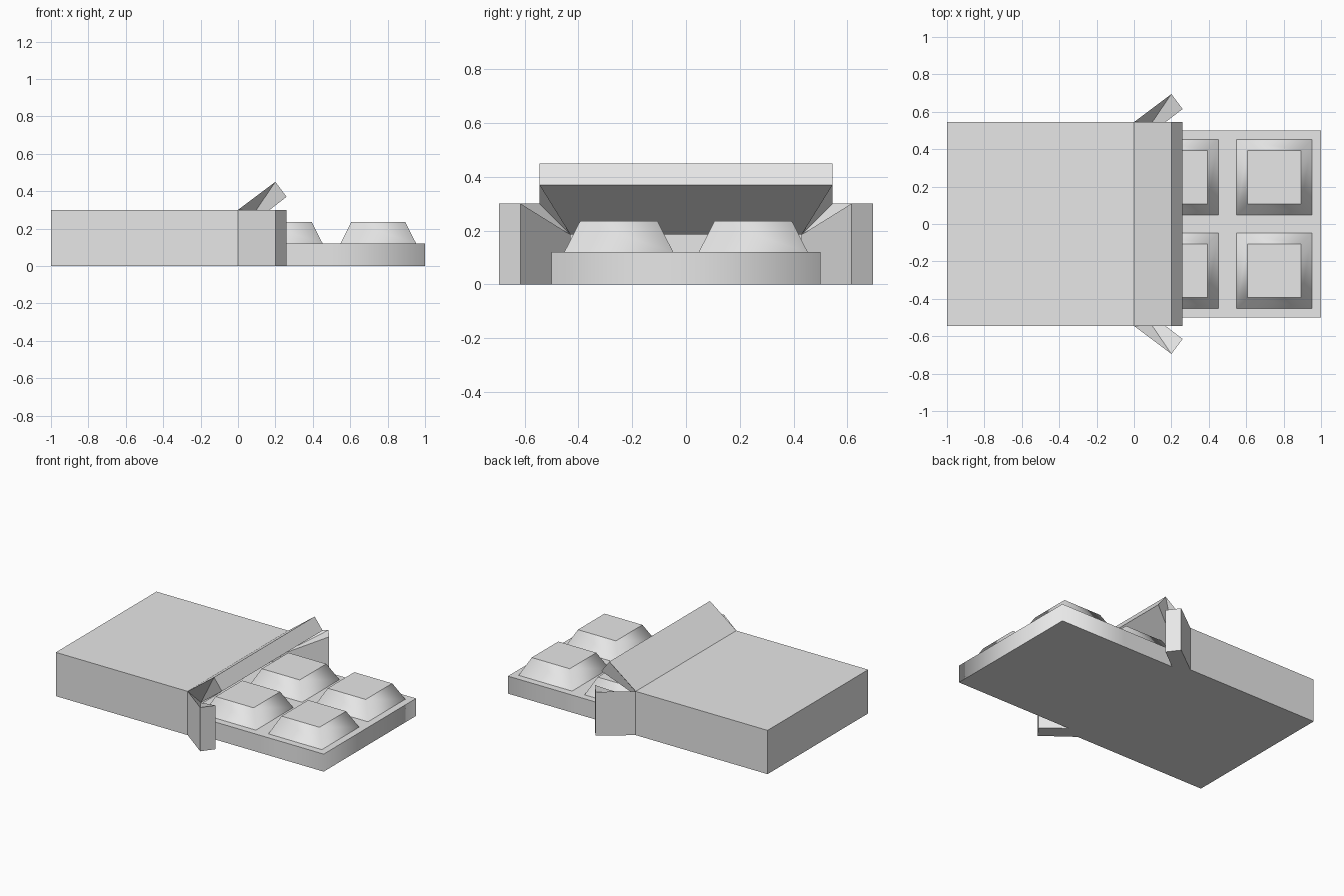
import bpy, bmesh
from mathutils import Vector

if "Cube" in bpy.data.objects:
    bpy.data.objects.remove(bpy.data.objects["Cube"])

grey = bpy.data.materials.new("plain_grey")
grey.diffuse_color = (0.8, 0.8, 0.8, 1)
grey.use_nodes = True
grey.node_tree.nodes["Principled BSDF"].inputs["Base Color"].default_value = grey.diffuse_color


def finish(bm, name):
    bmesh.ops.recalc_face_normals(bm, faces=bm.faces[:])
    mesh = bpy.data.meshes.new(name)
    bm.to_mesh(mesh)
    bm.free()
    mesh.materials.append(grey)
    obj = bpy.data.objects.new(name, mesh)
    bpy.context.collection.objects.link(obj)
    return obj


# Slab: a 4 x 2 grid of square cells, each carrying a truncated pyramid
TOP, PEAK = 0.12, 0.235
bm = bmesh.new()
bmesh.ops.create_grid(bm, x_segments=4, y_segments=2, size=1)
for v in bm.verts:
    v.co.y *= 0.5
    v.co.z = 0
cells = bm.faces[:]
low = bmesh.ops.extrude_face_region(bm, geom=cells, use_keep_orig=True)
top = [g for g in low["geom"] if isinstance(g, bmesh.types.BMFace)]
for v in {v for f in top for v in f.verts}:
    v.co.z = TOP
bmesh.ops.inset_individual(bm, faces=top, thickness=0.067)
for face in bmesh.ops.extrude_discrete_faces(bm, faces=top)["faces"]:
    mid = face.calc_center_median()
    for v in face.verts:
        v.co = mid + (v.co - mid) * (0.13 / 0.183)
        v.co.z = PEAK
for v in bm.verts:
    v.co.x = max(v.co.x, -0.97)
# Horizontal edges stay sharp, upright corners are shaded round
for f in bm.faces:
    f.smooth = True
for e in bm.edges:
    e.smooth = abs(e.verts[0].co.z - e.verts[1].co.z) > 0.01
finish(bm, "slab")

# Wrapper sleeve: top, two sides and a closed end, with thick walls
W, H, T = 0.545, 0.30, 0.10
HINGE = 0.115          # wall offset at the hinge line
HX = 0.02              # inner hinge position along x
bm = bmesh.new()


def arch(x, w, h):
    pts = [(x, -w, 0), (x, -w, h), (x, w, h), (x, w, 0)]
    return [bm.verts.new(p) for p in pts]


end_out = arch(-1, W, H)
rim_out = arch(0, W, H)
rim_in = arch(HX, W - HINGE, H - HINGE)
end_in = arch(-1 + T, W - T, H - T)
for i in range(3):
    bm.faces.new((end_out[i], end_out[i + 1], rim_out[i + 1], rim_out[i]))
    bm.faces.new((end_in[i], end_in[i + 1], rim_in[i + 1], rim_in[i]))
bm.faces.new(end_out)
bm.faces.new(end_in)
bm.faces.new((end_out[0], end_out[3], end_in[3], end_in[0]))
for i in (0, 3):
    bm.faces.new((end_out[i], rim_out[i], rim_in[i], end_in[i]))

# Three flaps folded outwards from the opening
for i, out in enumerate((Vector((0, -1, 0)), Vector((0, 0, 1)), Vector((0, 1, 0)))):
    tips = []
    for k in (i, i + 1):
        base = rim_out[k].co
        tip_out = bm.verts.new(base + Vector((0.20, 0, 0)) + out * 0.15)
        tip_in = bm.verts.new(base + Vector((0.26, 0, 0)) + out * 0.07)
        tips.append((tip_out, tip_in))
        # twisted end of the flap, split along one diagonal
        bm.faces.new((rim_out[k], tip_out, rim_in[k]))
        bm.faces.new((tip_out, tip_in, rim_in[k]))
    (ao, ai), (bo, bi) = tips
    bm.faces.new((rim_out[i], rim_out[i + 1], bo, ao))
    bm.faces.new((rim_in[i], rim_in[i + 1], bi, ai))
    bm.faces.new((ao, bo, bi, ai))
finish(bm, "wrapper")
